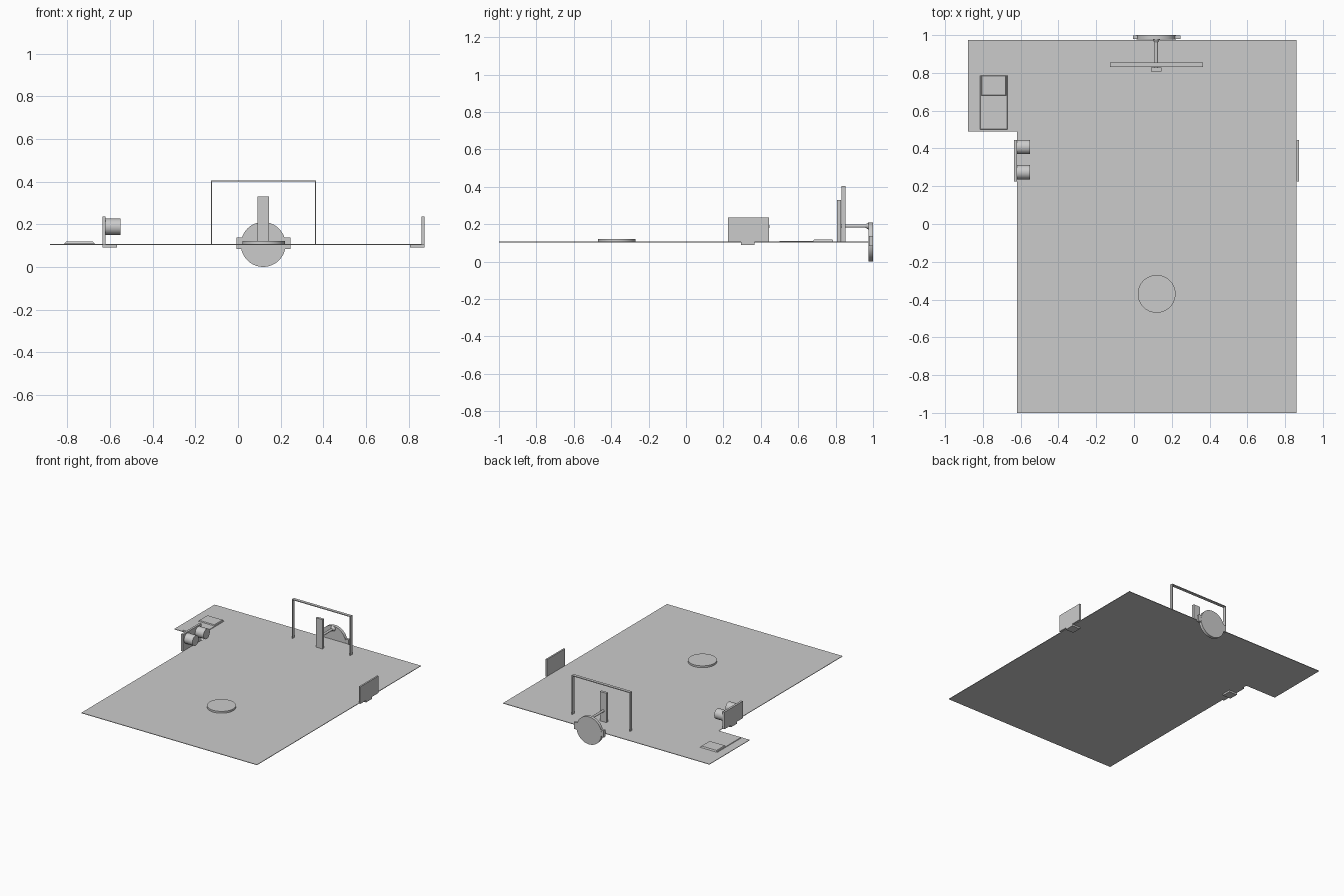
import bpy, bmesh, math
from mathutils import Vector

if "Cube" in bpy.data.objects:
    bpy.data.objects.remove(bpy.data.objects["Cube"])


def box(name, x, y, z, taper=0.0):
    """Box from axis ranges; taper pulls the top edges inward."""
    bpy.ops.mesh.primitive_cube_add(size=1)
    o = bpy.context.object
    o.name = name
    for v in o.data.vertices:
        s = [1 if c > 0 else 0 for c in v.co]
        v.co = (x[s[0]], y[s[1]], z[s[2]])
        if s[2]:
            v.co.x += taper * (1 - 2 * s[0])
            v.co.y += taper * (1 - 2 * s[1])
    return o


def rod(name, p0, p1, r0, r1=None, sides=48):
    """Round bar or cone between two points."""
    a, b = Vector(p0), Vector(p1)
    bpy.ops.mesh.primitive_cone_add(
        vertices=sides, radius1=r0, radius2=r0 if r1 is None else r1,
        depth=(b - a).length, location=(a + b) / 2,
        rotation=(b - a).to_track_quat('Z', 'Y').to_euler())
    o = bpy.context.object
    o.name = name
    bpy.ops.object.shade_smooth_by_angle(angle=math.radians(30))
    return o


# Thin floor sheet with a side extension at the back left
TOP = 0.107
outline = [(-0.62, -1), (0.86, -1), (0.86, 0.975), (-0.88, 0.975),
           (-0.88, 0.49), (-0.62, 0.49)]
bm = bmesh.new()
face = bm.faces.new([bm.verts.new((x, y, 0.103)) for x, y in outline])
ext = bmesh.ops.extrude_face_region(bm, geom=[face])
bmesh.ops.translate(bm, vec=(0, 0, 0.004),
                    verts=[g for g in ext['geom'] if isinstance(g, bmesh.types.BMVert)])
bmesh.ops.recalc_face_normals(bm, faces=bm.faces)
mesh = bpy.data.meshes.new("floor_sheet")
bm.to_mesh(mesh)
bm.free()
bpy.context.collection.objects.link(bpy.data.objects.new("floor_sheet", mesh))

# Low round pad
rod("round_pad", (0.12, -0.37, TOP), (0.12, -0.37, 0.121), 0.1, sides=64)

# Frame and upright paddle at the back
for x, side in ((-0.127, "left"), (0.36, "right")):
    box("frame_post_" + side, (x, x + 0.006), (0.831, 0.854), (TOP, 0.404))
box("frame_bar", (-0.127, 0.366), (0.831, 0.854), (0.399, 0.405))
box("paddle", (0.091, 0.146), (0.808, 0.828), (TOP, 0.33))

# Wheel with its rod and cross bar
rod("wheel_rod", (0.118, 0.826, 0.19), (0.118, 0.978, 0.19), 0.009, sides=24)
rod("rod_flare", (0.118, 0.96, 0.19), (0.118, 0.978, 0.19), 0.009, 0.02, sides=24)
rod("wheel", (0.118, 0.977, 0.105), (0.118, 1.0, 0.105), 0.105, sides=64)
box("wheel_cross_bar", (-0.006, 0.245), (0.979, 0.999), (0.084, 0.137))

# Clamped side plates
box("left_plate", (-0.636, -0.62), (0.225, 0.445), (0.105, 0.235))
box("left_foot", (-0.636, -0.567), (0.295, 0.367), (0.09, 0.103))
box("left_foot_web", (-0.636, -0.621), (0.295, 0.367), (0.09, 0.106))
box("right_plate", (0.861, 0.873), (0.225, 0.445), (0.105, 0.235))
box("right_foot", (0.805, 0.873), (0.295, 0.367), (0.09, 0.103))
box("right_foot_web", (0.861, 0.873), (0.295, 0.367), (0.09, 0.106))
for i, y in enumerate((0.274, 0.408)):
    rod(f"drum_{i + 1}", (-0.621, y, 0.188), (-0.55, y, 0.188), 0.038)

# Mat with a raised back block
box("mat", (-0.815, -0.67), (0.5, 0.787), (TOP, 0.111), 0.002)
box("mat_block", (-0.81, -0.675), (0.68, 0.787), (0.11, 0.118), 0.004)
